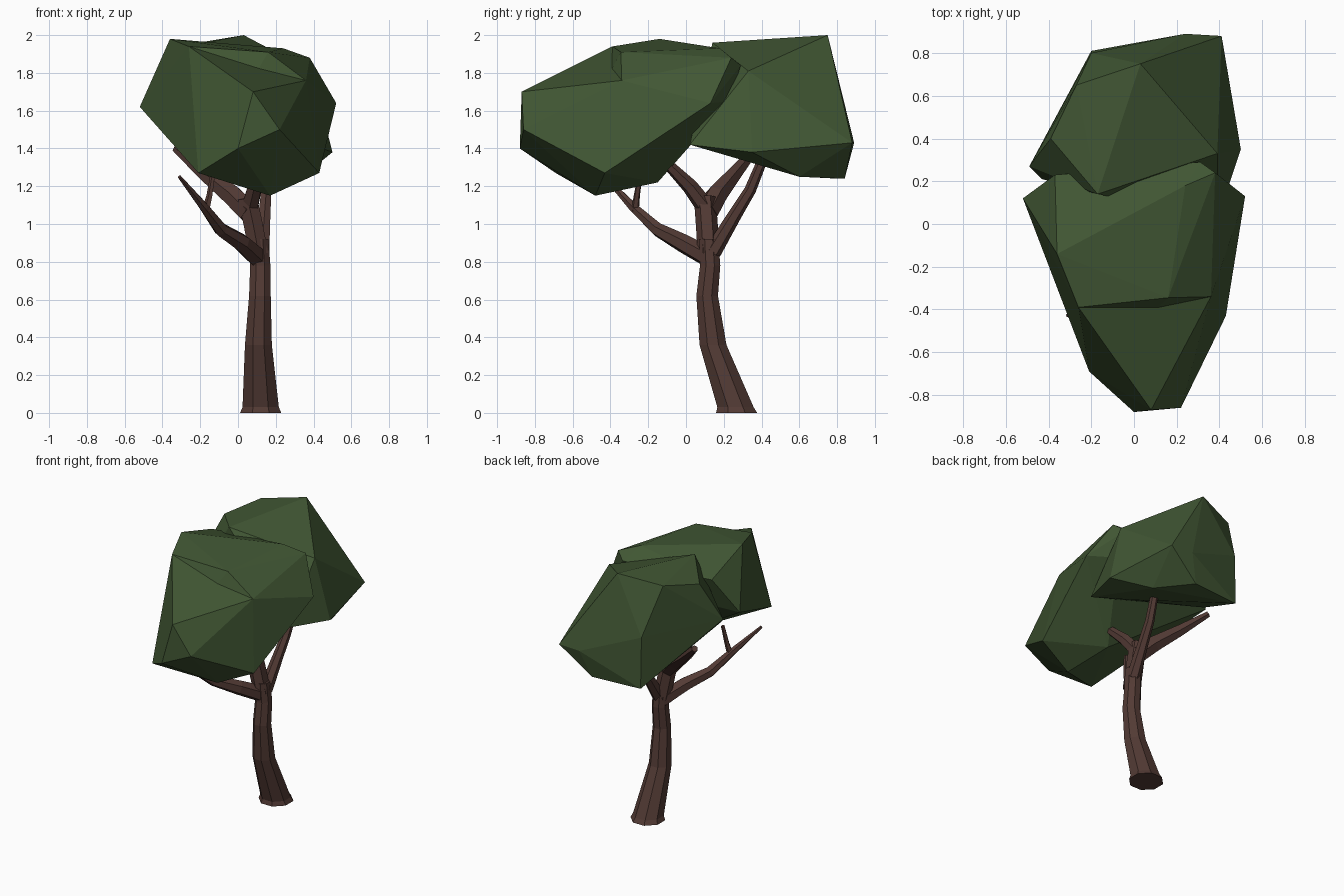
import bpy, bmesh, math
from mathutils import Vector

if "Cube" in bpy.data.objects:
    bpy.data.objects.remove(bpy.data.objects["Cube"])


def material(name, rgb):
    m = bpy.data.materials.new(name)
    m.use_nodes = True
    m.diffuse_color = (*rgb, 1)
    m.node_tree.nodes["Principled BSDF"].inputs["Base Color"].default_value = (*rgb, 1)
    return m


bark = material("bark_brown", (0.086, 0.043, 0.035))
leaf = material("leaf_green", (0.053, 0.095, 0.034))


def finish(bm, name, mat):
    bmesh.ops.recalc_face_normals(bm, faces=bm.faces)
    mesh = bpy.data.meshes.new(name)
    bm.to_mesh(mesh)
    bm.free()
    mesh.materials.append(mat)
    obj = bpy.data.objects.new(name, mesh)
    bpy.context.collection.objects.link(obj)


def foliage(name, corners):
    """Faceted leaf mass wrapped around a few corner points."""
    bm = bmesh.new()
    for c in corners:
        bm.verts.new(c)
    hull = bmesh.ops.convex_hull(bm, input=bm.verts)
    loose = [v for v in hull["geom_interior"] if isinstance(v, bmesh.types.BMVert)]
    bmesh.ops.delete(bm, geom=loose, context='VERTS')
    finish(bm, name, leaf)


def limb(name, path, sides, level=False):
    """Tapered limb through (x, y, z, radius) stations."""
    bm = bmesh.new()
    pts = [Vector(p[:3]) for p in path]
    rings = []
    for i, p in enumerate(pts):
        d = pts[min(i + 1, len(pts) - 1)] - pts[max(i - 1, 0)]
        d = Vector((0, 0, 1)) if level else d.normalized()
        u = Vector((0, 1, 0)).cross(d).normalized()
        v = d.cross(u)
        ring = []
        for k in range(sides):
            a = math.tau * (k + 0.5) / sides
            ring.append(bm.verts.new(p + path[i][3] * (u * math.cos(a) + v * math.sin(a))))
        rings.append(ring)
    for a, b in zip(rings, rings[1:]):
        for k in range(sides):
            n = (k + 1) % sides
            bm.faces.new((a[k], a[n], b[n], b[k]))
    bm.faces.new(rings[0])
    bm.faces.new(rings[-1])
    finish(bm, name, bark)


# Leaning trunk with a flared foot
limb("trunk", [(.12, .268, 0, .118), (.12, .262, .03, .104), (.108, .143, .36, .077),
               (.116, .112, .62, .062), (.118, .128, .78, .058), (.11, .12, .92, .055)],
     8, level=True)

# Main limbs
limb("front_branch", [(.11, .13, .82, .058), (.02, -.02, .9, .05), (-.09, -.15, .97, .038),
                      (-.18, -.28, 1.09, .026), (-.31, -.43, 1.25, .01)], 6)
limb("front_twig", [(-.17, -.27, 1.07, .022), (-.15, -.26, 1.15, .017), (-.13, -.24, 1.28, .013)], 5)
limb("centre_branch", [(.11, .12, .84, .058), (.08, .11, 1.0, .058), (.05, .1, 1.14, .058)], 6)
limb("upper_front_branch", [(.06, .11, 1.08, .05), (.09, .02, 1.2, .042), (.14, -.12, 1.34, .026)], 6)
limb("upper_back_branch", [(.06, .11, 1.06, .062), (-.03, .16, 1.15, .06),
                           (-.18, .26, 1.27, .042), (-.33, .37, 1.4, .022)], 6)
limb("back_branch", [(.125, .14, .85, .046), (.14, .26, 1.05, .036),
                     (.15, .34, 1.18, .031), (.17, .43, 1.4, .025)], 6)

# Front leaf mass: a low nose and a taller body stepping up behind it
crest = [(-.26, -.39, 1.94), (.36, -.34, 1.76), (.43, -.43, 1.27),
         (.17, -.48, 1.15), (-.21, -.69, 1.27)]
foliage("front_canopy_nose", crest + [(.08, -.87, 1.70), (0, -.88, 1.40), (.22, -.86, 1.50)])
foliage("front_canopy", crest + [
    (.16, -.345, 1.91), (-.36, -.14, 1.98), (-.52, .12, 1.62), (-.37, .23, 1.86),
    (.24, .18, 1.93), (.38, .24, 1.88), (.31, .29, 1.84), (.52, .13, 1.64),
    (.33, .23, 1.65), (.1, -.15, 1.22)])

# Back leaf mass
foliage("back_canopy", [
    (.03, .75, 2.0), (.41, .88, 1.43), (.24, .89, 1.43), (-.20, .80, 1.61),
    (-.27, .65, 1.95), (-.39, .40, 1.9), (-.49, .27, 1.62), (-.43, .21, 1.56),
    (.50, .35, 1.38), (.39, .33, 1.81), (.39, .02, 1.42), (.2, .22, 1.38),
    (-.2, .81, 1.24), (.17, .84, 1.24), (.34, .6, 1.25), (-.17, .14, 1.96)])
